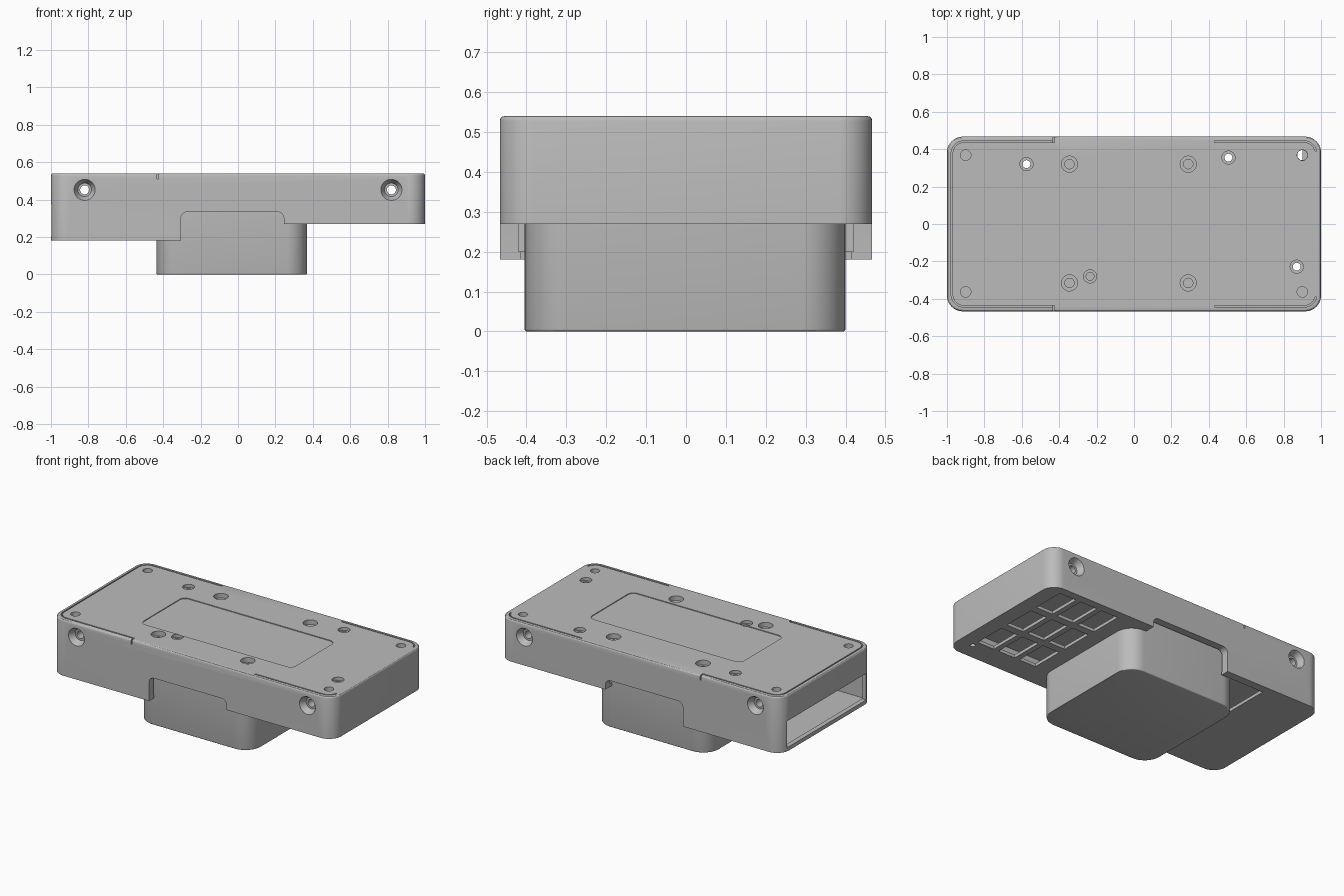
import bpy, bmesh, math
from mathutils import Matrix, Vector

if "Cube" in bpy.data.objects:
    bpy.data.objects.remove(bpy.data.objects["Cube"], do_unlink=True)

grey = bpy.data.materials.new("plain grey")
grey.use_nodes = True
grey.diffuse_color = (0.5, 0.5, 0.5, 1)
grey.node_tree.nodes["Principled BSDF"].inputs["Base Color"].default_value = (0.5, 0.5, 0.5, 1)


def make(name, bm):
    bmesh.ops.recalc_face_normals(bm, faces=bm.faces)
    mesh = bpy.data.meshes.new(name)
    bm.to_mesh(mesh)
    bm.free()
    mesh.materials.append(grey)
    ob = bpy.data.objects.new(name, mesh)
    bpy.context.collection.objects.link(ob)
    return ob


def prism(name, x, y, z, radius=0, rim=0, rim_z=None):
    """Block spanning the x, y, z ranges with rounded upright edges and a softened rim."""
    bm = bmesh.new()
    size = Vector((x[1] - x[0], y[1] - y[0], z[1] - z[0]))
    mid = Vector((x[0] + x[1], y[0] + y[1], z[0] + z[1])) / 2
    bmesh.ops.create_cube(bm, size=1, matrix=Matrix.Translation(mid) @ Matrix.Diagonal((*size, 1)))
    if radius:
        upright = [e for e in bm.edges if abs(e.verts[0].co.z - e.verts[1].co.z) > 1e-4]
        bmesh.ops.bevel(bm, geom=upright, offset=radius, segments=10, profile=0.5, affect='EDGES')
    if rim:
        edges = [e for e in bm.edges if all(abs(v.co.z - rim_z) < 1e-4 for v in e.verts)]
        bmesh.ops.bevel(bm, geom=edges, offset=rim, segments=3, profile=0.5, affect='EDGES')
    return make(name, bm)


def cone(centre, r1, r2, depth, direction):
    """Drill starting at centre with radius r1, running along direction to radius r2."""
    bm = bmesh.new()
    turn = Vector(direction).to_track_quat('Z', 'Y').to_matrix().to_4x4()
    place = Matrix.Translation(centre) @ turn @ Matrix.Translation((0, 0, depth / 2))
    bmesh.ops.create_cone(bm, cap_ends=True, segments=32, radius1=r1, radius2=r2,
                          depth=depth, matrix=place)
    return make("drill", bm)


def cut(target, cutter):
    mod = target.modifiers.new("cut", 'BOOLEAN')
    mod.operation = 'DIFFERENCE'
    mod.solver = 'EXACT'
    mod.object = cutter
    bpy.context.view_layer.objects.active = target
    bpy.ops.object.modifier_apply(modifier=mod.name)
    bpy.data.objects.remove(cutter, do_unlink=True)


def block(x, y, z):
    return prism("cutter", x, y, z)


# Main housing, deep at one end and shallow at the other
TOP = 0.54
housing = prism("housing", (-1, 1), (-0.467, 0.467), (0.18, TOP), 0.085, 0.012, TOP)
cut(housing, block((0.2, 1.2), (-1, 1), (0, 0.27)))

# Arch in both long walls where the lower box sits
arch = block((-0.305, 0.245), (-1, 1), (0, 0.335))
bm = bmesh.new()
bm.from_mesh(arch.data)
corners = [e for e in bm.edges if all(v.co.z > 0.3 for v in e.verts)
           and abs(e.verts[0].co.y - e.verts[1].co.y) > 1]
bmesh.ops.bevel(bm, geom=corners, offset=0.035, segments=6, profile=0.5, affect='EDGES')
bm.to_mesh(arch.data)
bm.free()
cut(housing, arch)

# Hollow interior, floor gap and end window
cut(housing, block((-0.97, -0.2), (-0.42, 0.42), (0.2, 0.4)))
cut(housing, block((-0.25, 0.97), (-0.42, 0.42), (0.29, 0.4)))
cut(housing, block((-0.61, -0.25), (-0.415, 0.415), (0.1, 0.3)))
cut(housing, block((-1.1, -0.9), (-0.4, 0.4), (0.205, 0.375)))

# Grid of floor windows under the shallow end
for x in (0.53, 0.685, 0.84):
    for y in (-0.21, 0.05, 0.31):
        cut(housing, block((x - 0.06, x + 0.06), (y - 0.105, y + 0.105), (0.2, 0.32)))
cut(housing, cone((0.9, -0.36, 0.2), 0.015, 0.015, 0.15, (0, 0, 1)))

# Lid seam around both ends
seam = prism("seam", (-0.978, 0.978), (-0.445, 0.445), (TOP - 0.02, 0.6), 0.07)
cut(seam, prism("inner", (-0.97, 0.97), (-0.437, 0.437), (0.4, 0.7), 0.062))
cut(seam, block((-0.43, 0.43), (-1, 1), (0.4, 0.7)))
cut(seam, block((0.9, 1.1), (-0.39, 0.39), (0.4, 0.7)))
cut(housing, seam)
for side in (-1, 1):
    ends = sorted((side * 0.437, side * 0.6))
    cut(housing, block((-0.434, -0.426), ends, (TOP - 0.03, 0.6)))

# Shallow label recess on the lid
cut(housing, prism("label", (-0.52, 0.56), (-0.25, 0.19), (TOP - 0.005, 0.6), 0.04))

# Lid holes: stepped bores, countersunk through holes, plain corner holes
down = (0, 0, -1)
for x in (-0.345, 0.29):
    for y in (-0.315, 0.32):
        cut(housing, cone((x, y, TOP + 0.01), 0.043, 0.043, 0.04, down))
        cut(housing, cone((x, y, TOP), 0.025, 0.025, 0.2, down))
for x, y in ((-0.575, 0.32), (0.505, 0.355), (0.87, -0.228), (-0.235, -0.28)):
    cut(housing, cone((x, y, TOP + 0.01), 0.035, 0.035, 0.03, down))
    cut(housing, cone((x, y, TOP), 0.021, 0.021, 0.2, down))
for x in (-0.9, 0.9):
    for y in (-0.363, 0.368):
        cut(housing, cone((x, y, TOP + 0.01), 0.028, 0.028, 0.04, down))
cut(housing, cone((0.9, 0.368, TOP), 0.027, 0.027, 0.2, down))

# Countersunk side screw holes, drilled right across
for x in (-0.82, 0.82):
    cut(housing, cone((x, -0.6, 0.452), 0.024, 0.024, 1.2, (0, 1, 0)))
    for side in (-1, 1):
        cut(housing, cone((x, side * 0.468, 0.452), 0.057, 0.036, 0.04, (0, -side, 0)))

# Lower box hanging under the housing
lower = prism("lower_box", (-0.437, 0.37), (-0.405, 0.4), (0, 0.37), 0.11, 0.006, 0)

for ob in (housing, lower):
    bpy.ops.object.select_all(action='DESELECT')
    ob.select_set(True)
    bpy.context.view_layer.objects.active = ob
    bpy.ops.object.shade_smooth_by_angle(angle=math.radians(30))
